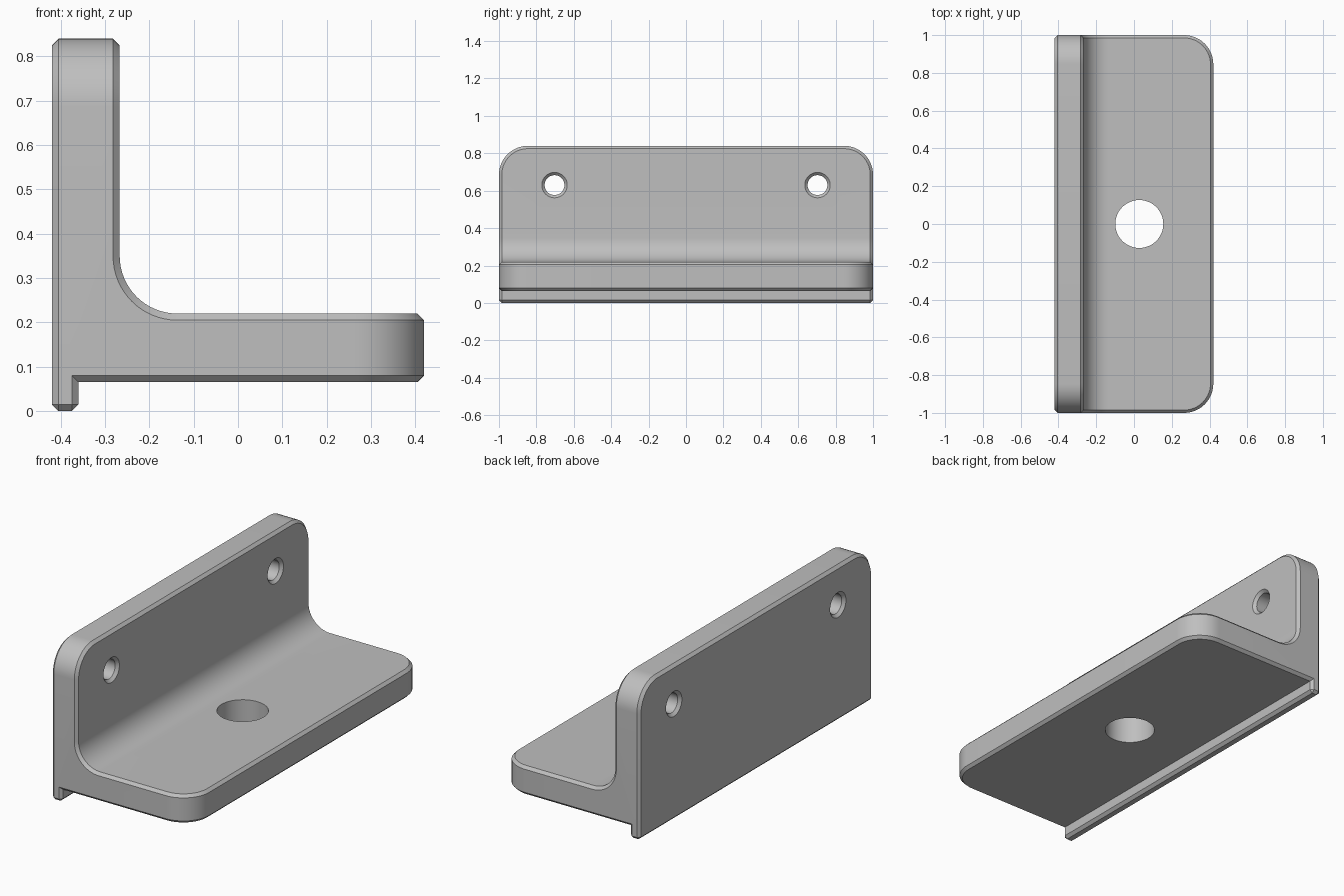
import bpy
import bmesh
import math
from mathutils import Matrix, Vector

cube = bpy.data.objects.get("Cube")
if cube:
    bpy.data.objects.remove(cube, do_unlink=True)

HALF_X, HALF_Y, TOP = 0.42, 1.0, 0.84
WALL_X = -0.267                 # inner face of the wall
PLATE_LOW, PLATE_TOP = 0.065, 0.22
LIP_X = -0.36
FILLET, CORNER, CHAMFER = 0.13, 0.155, 0.015

grey = bpy.data.materials.new("plain grey")
grey.use_nodes = True
colour = (0.52, 0.52, 0.52, 1)
grey.diffuse_color = colour
grey.node_tree.nodes["Principled BSDF"].inputs["Base Color"].default_value = colour


def make_object(name, bm):
    bmesh.ops.recalc_face_normals(bm, faces=bm.faces)
    mesh = bpy.data.meshes.new(name)
    bm.to_mesh(mesh)
    bm.free()
    mesh.materials.append(grey)
    obj = bpy.data.objects.new(name, mesh)
    bpy.context.collection.objects.link(obj)
    return obj


def at(edge, axis, value):
    return all(abs(v.co[axis] - value) < 1e-4 for v in edge.verts)


def lathe_cutter(name, rings, centre, turn, sides=48):
    """Closed solid of revolution from (height, radius) rings."""
    bm = bmesh.new()
    loops = []
    for h, r in rings:
        loops.append([bm.verts.new((r * math.cos(a), r * math.sin(a), h))
                      for a in (math.tau * i / sides for i in range(sides))])
    for low, high in zip(loops, loops[1:]):
        for i in range(sides):
            j = (i + 1) % sides
            bm.faces.new((low[i], low[j], high[j], high[i]))
    bm.faces.new(loops[0][::-1])
    bm.faces.new(loops[-1])
    bm.transform(Matrix.Translation(centre) @ turn)
    obj = make_object(name, bm)
    obj.hide_render = True
    return obj


# L-shaped section with a filleted inner corner and a small lip
profile = [(-HALF_X, 0), (LIP_X, 0), (LIP_X, PLATE_LOW), (HALF_X, PLATE_LOW),
           (HALF_X, PLATE_TOP)]
for i in range(17):
    a = math.radians(270 - 90 * i / 16)
    profile.append((WALL_X + FILLET * (1 + math.cos(a)),
                    PLATE_TOP + FILLET * (1 + math.sin(a))))
profile += [(WALL_X, TOP), (-HALF_X, TOP)]

bm = bmesh.new()
face = bm.faces.new([bm.verts.new((x, -HALF_Y, z)) for x, z in profile])
grown = bmesh.ops.extrude_face_region(bm, geom=[face])["geom"]
bmesh.ops.translate(bm, vec=Vector((0, 2 * HALF_Y, 0)),
                    verts=[v for v in grown if isinstance(v, bmesh.types.BMVert)])
bmesh.ops.recalc_face_normals(bm, faces=bm.faces)

# Rounded corners on the wall top and the outer end of the plate
corners = [e for e in bm.edges
           if (at(e, 1, HALF_Y) or at(e, 1, -HALF_Y))
           and (at(e, 2, TOP) or at(e, 0, HALF_X))]
bmesh.ops.bevel(bm, geom=corners, offset=CORNER, offset_type='OFFSET',
                segments=14, profile=0.5, affect='EDGES', clamp_overlap=False)

# Narrow chamfer on every sharp outer edge
bm.normal_update()
sharp = [e for e in bm.edges if e.calc_face_angle_signed(0) > 0.6]
bmesh.ops.bevel(bm, geom=sharp, offset=CHAMFER * math.sqrt(1), offset_type='OFFSET',
                segments=1, profile=0.5, affect='EDGES', clamp_overlap=False)
bracket = make_object("angle_bracket", bm)

# Plain hole through the plate, countersunk holes through the wall
cutters = [lathe_cutter("plate_hole_cutter", [(-0.3, 0.127), (0.3, 0.127)],
                        (0.028, 0, 0.15), Matrix.Identity(4))]
half = (WALL_X + HALF_X) / 2
rim, bore = 0.068, 0.053
rings = [(-half - 0.02, rim + 0.02), (-half + CHAMFER, bore),
         (half - CHAMFER, bore), (half + 0.02, rim + 0.02)]
for side in (-1, 1):
    cutters.append(lathe_cutter("wall_hole_cutter", rings,
                                ((WALL_X - HALF_X) / 2, side * 0.703, 0.63),
                                Matrix.Rotation(math.pi / 2, 4, 'Y')))

bpy.ops.object.select_all(action='DESELECT')
bpy.context.view_layer.objects.active = bracket
bracket.select_set(True)
for cutter in cutters:
    mod = bracket.modifiers.new("hole", 'BOOLEAN')
    mod.operation = 'DIFFERENCE'
    mod.solver = 'EXACT'
    mod.object = cutter
    bpy.ops.object.modifier_apply(modifier=mod.name)
    bpy.data.objects.remove(cutter, do_unlink=True)

bpy.ops.object.shade_smooth_by_angle(angle=math.radians(25))
